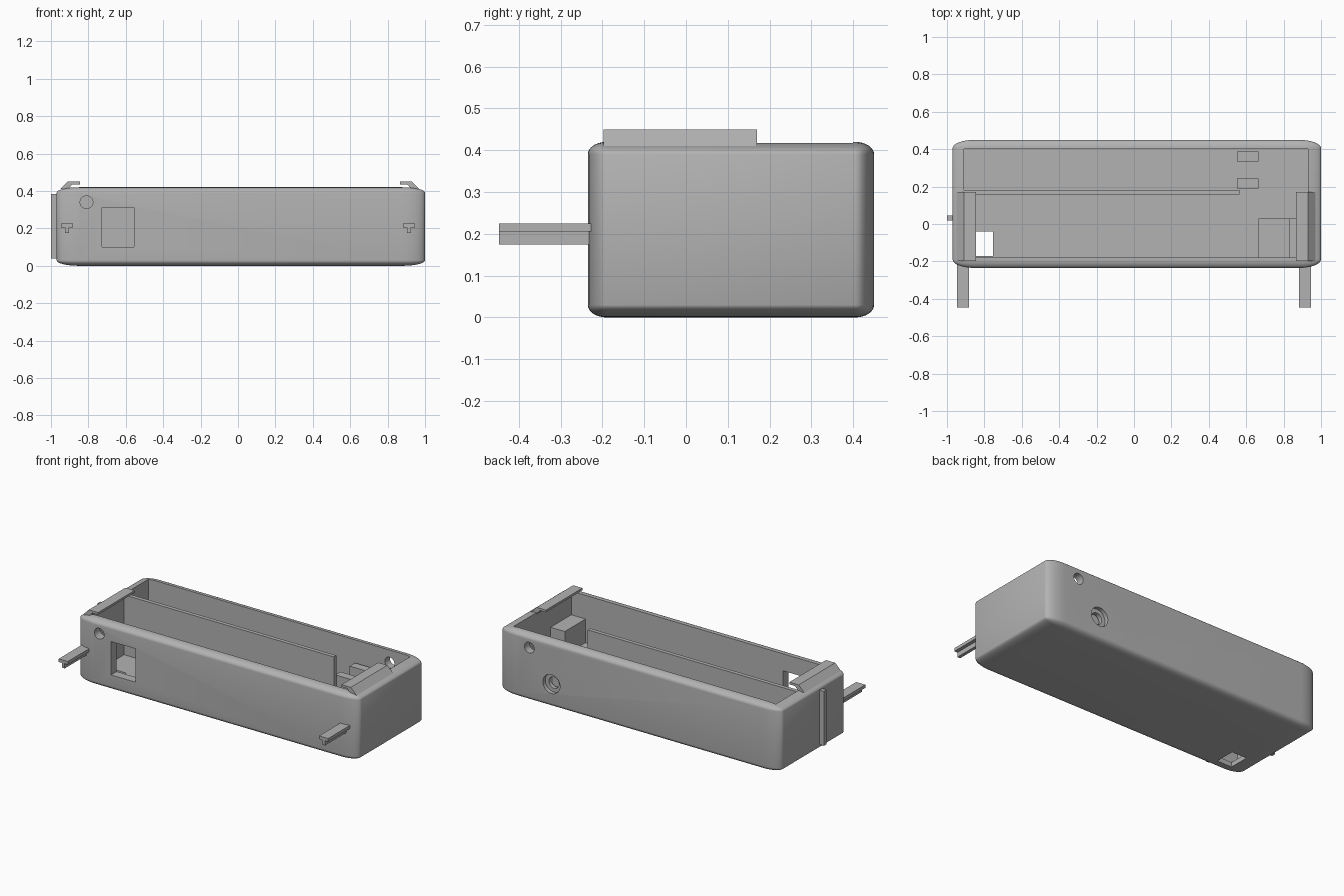
import bpy, bmesh, math
from mathutils import Matrix, Vector

default = bpy.data.objects.get("Cube")
if default:
    bpy.data.objects.remove(default, do_unlink=True)

grey = bpy.data.materials.new("plain grey")
grey.use_nodes = True
COLOUR = (0.45, 0.45, 0.45, 1)
grey.diffuse_color = COLOUR
grey.node_tree.nodes["Principled BSDF"].inputs["Base Color"].default_value = COLOUR


def add(name, bm):
    bmesh.ops.recalc_face_normals(bm, faces=bm.faces)
    mesh = bpy.data.meshes.new(name)
    bm.to_mesh(mesh)
    bm.free()
    mesh.materials.append(grey)
    obj = bpy.data.objects.new(name, mesh)
    bpy.context.collection.objects.link(obj)
    return obj


def box(name, x, y, z):
    """Box from three (low, high) ranges."""
    bm = bmesh.new()
    bmesh.ops.create_cube(bm, size=1)
    for v in bm.verts:
        v.co = Vector([(r[0] + r[1]) / 2 + c * (r[1] - r[0])
                       for r, c in zip((x, y, z), v.co)])
    return add(name, bm)


def drill(name, x, z, radius, y):
    """Cylinder along y."""
    bm = bmesh.new()
    turn = Matrix.Translation((x, (y[0] + y[1]) / 2, z)) @ Matrix.Rotation(math.pi / 2, 4, 'X')
    bmesh.ops.create_cone(bm, cap_ends=True, segments=32, radius1=radius,
                          radius2=radius, depth=y[1] - y[0], matrix=turn)
    return add(name, bm)


def prism(name, points, y):
    """Profile in xz, extruded along y."""
    bm = bmesh.new()
    face = bm.faces.new([bm.verts.new((px, y[0], pz)) for px, pz in points])
    new = bmesh.ops.extrude_face_region(bm, geom=[face])["geom"]
    bmesh.ops.translate(bm, vec=(0, y[1] - y[0], 0),
                        verts=[g for g in new if isinstance(g, bmesh.types.BMVert)])
    return add(name, bm)


# Rounded case: evenly bevelled block, stretched so the corners become elliptical
size = Vector((1.97, 0.685, 0.42))
radii = Vector((0.12, 0.045, 0.03))
centre = Vector((0.015, 0.1075, 0.21))
bm = bmesh.new()
bmesh.ops.create_cube(bm, size=1)
for v in bm.verts:
    v.co = Vector([c * s / r for c, s, r in zip(v.co, size, radii)])
bmesh.ops.bevel(bm, geom=bm.edges[:], offset=1, segments=8, profile=0.5, affect='EDGES')
for v in bm.verts:
    v.co = Vector([c * r for c, r in zip(v.co, radii)]) + centre
case = add("case", bm)

# Cavity, window, floor opening and round holes
cutters = [
    box("cavity_cutter", (-0.91, 0.93), (-0.178, 0.4), (0.03, 0.6)),
    box("window_cutter", (-0.727, -0.556), (-0.4, -0.1), (0.1, 0.312)),
    box("floor_cutter", (-0.86, -0.755), (-0.17, -0.04), (-0.1, 0.1)),
    drill("front_hole_cutter", -0.81, 0.34, 0.034, (-0.4, -0.1)),
    drill("back_hole_cutter", 0.785, 0.34, 0.034, (0.35, 0.6)),
    drill("jack_hole_cutter", 0.63, 0.15, 0.036, (0.35, 0.6)),
    drill("jack_recess_cutter", 0.63, 0.15, 0.06, (0.425, 0.6)),
]
for cutter in cutters:
    cutter.hide_render = True
    mod = case.modifiers.new(cutter.name, 'BOOLEAN')
    mod.object = cutter
    mod.operation = 'DIFFERENCE'
    mod.solver = 'EXACT'
bpy.context.view_layer.update()
result = bpy.data.meshes.new_from_object(case.evaluated_get(bpy.context.evaluated_depsgraph_get()))
case.modifiers.clear()
case.data = result
for cutter in cutters:
    bpy.data.objects.remove(cutter, do_unlink=True)

bpy.ops.object.select_all(action='DESELECT')
case.select_set(True)
bpy.context.view_layer.objects.active = case
bpy.ops.object.shade_smooth_by_angle(angle=math.radians(30))

# Interior divider and supports
box("divider_wall", (-0.912, 0.563), (0.157, 0.182), (0.025, 0.41))
box("front_jack_clip", (0.55, 0.666), (0.19, 0.242), (0.025, 0.28))
box("back_jack_clip", (0.55, 0.666), (0.335, 0.388), (0.025, 0.28))
box("low_support", (0.666, 0.935), (-0.18, 0.03), (0.025, 0.12))
box("tall_support", (0.83, 0.935), (-0.18, 0.03), (0.025, 0.27))

# Hooked rails on the rim and T-shaped pins on the front, one of each per side
hook = [(0.96, 0.41), (0.92, 0.45), (0.855, 0.45), (0.855, 0.436),
        (0.895, 0.436), (0.92, 0.408)]
tee = [(-0.032, 0.225), (0.032, 0.225), (0.032, 0.205), (0.01, 0.205),
       (0.01, 0.175), (-0.01, 0.175), (-0.01, 0.205), (-0.032, 0.205)]
for side, sign in (("left", 1), ("right", -1)):
    prism(side + "_rim_rail", [(0.01 + sign * x, z) for x, z in hook], (-0.197, 0.17))
    prism(side + "_front_pin", [(sign * 0.914 + x, z) for x, z in tee], (-0.447, -0.2))

# Narrow guide on the end wall
box("end_guide", (-1.0, -0.96), (0.018, 0.046), (0.04, 0.385))
